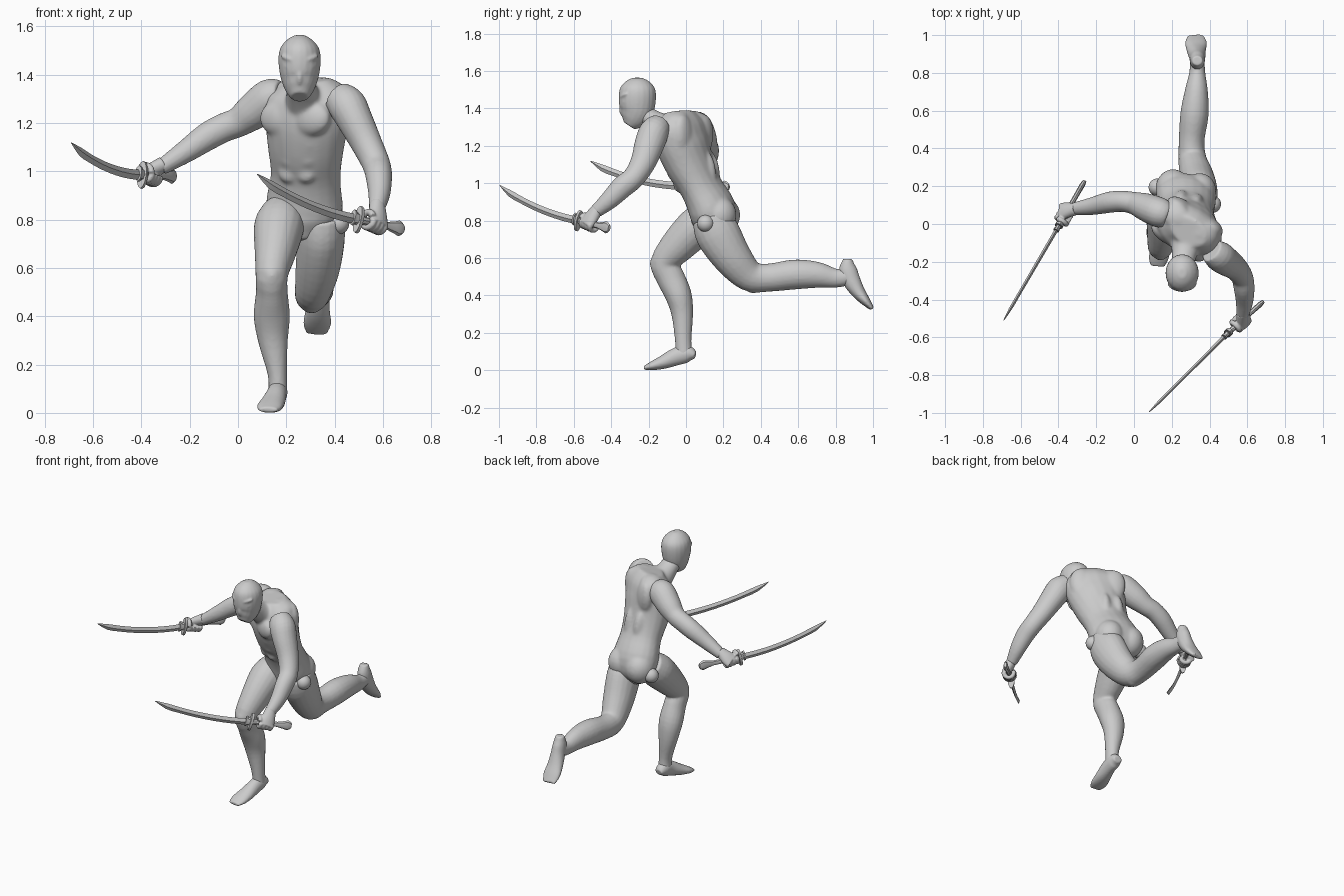
import bpy, bmesh, math
from mathutils import Vector, Matrix

UNIT = 0.01  # every size below is in hundredths
X, Y, Z = Vector((1, 0, 0)), Vector((0, 1, 0)), Vector((0, 0, 1))

cube = bpy.data.objects.get("Cube")
if cube:
    bpy.data.objects.remove(cube, do_unlink=True)

# One plain grey covers the whole figure
GREY = bpy.data.materials.new("plain grey")
GREY.use_nodes = True
GREY.diffuse_color = (0.6, 0.6, 0.6, 1)
GREY.node_tree.nodes["Principled BSDF"].inputs["Base Color"].default_value = GREY.diffuse_color


def spline(rows, steps):
    """Catmull-Rom interpolation of rows of numbers."""
    out = []
    for i in range(len(rows) - 1):
        p, q, r, s = (rows[max(i - 1, 0)], rows[i], rows[i + 1], rows[min(i + 2, len(rows) - 1)])
        for k in range(steps):
            t = k / steps
            out.append([b + 0.5 * t * (c - a + t * (2 * a - 5 * b + 4 * c - d + t * (3 * (b - c) + d - a)))
                        for a, b, c, d in zip(p, q, r, s)])
    out.append(list(rows[-1]))
    return out


def loft(bm, rows, side=X, side_end=None, sides=20, steps=4):
    """Tube through rows of x, y, z, half width along side, half depth."""
    rows = spline(rows, steps)
    centres = [Vector(r[:3]) for r in rows]
    last = len(rows) - 1
    rings = []
    for i, row in enumerate(rows):
        tangent = (centres[min(i + 1, last)] - centres[max(i - 1, 0)]).normalized()
        u = side.lerp(side_end or side, i / last)
        u = (u - tangent * u.dot(tangent)).normalized()
        v = tangent.cross(u)
        ring = []
        for k in range(sides):
            a = math.tau * k / sides
            ring.append(bm.verts.new(centres[i] + u * row[3] * math.cos(a) + v * row[4] * math.sin(a)))
        rings.append(ring)
    for low, high in zip(rings, rings[1:]):
        for k in range(sides):
            n = (k + 1) % sides
            bm.faces.new((low[k], low[n], high[n], high[k]))
    bm.faces.new(rings[0][::-1])
    bm.faces.new(rings[-1])


def blob(bm, centre, radii, yaw=0, roll=0):
    """Ellipsoid muscle."""
    m = (Matrix.Translation(centre) @ Matrix.Rotation(math.radians(yaw), 4, "Z")
         @ Matrix.Rotation(math.radians(roll), 4, "Y") @ Matrix.Diagonal((*radii, 1)))
    bmesh.ops.create_uvsphere(bm, u_segments=20, v_segments=12, radius=1, matrix=m)


def finish(name, bm, voxel=None, relaxing=4):
    bmesh.ops.recalc_face_normals(bm, faces=bm.faces)
    bmesh.ops.scale(bm, vec=(UNIT,) * 3, verts=bm.verts)
    mesh = bpy.data.meshes.new(name)
    bm.to_mesh(mesh)
    bm.free()
    mesh.materials.append(GREY)
    obj = bpy.data.objects.new(name, mesh)
    bpy.context.collection.objects.link(obj)
    if voxel:  # fuse overlapping volumes into one skin
        fuse = obj.modifiers.new("fuse", "REMESH")
        fuse.mode = "VOXEL"
        fuse.voxel_size = voxel * UNIT
        fuse.use_smooth_shade = True
        relax = obj.modifiers.new("relax", "SMOOTH")
        relax.factor = 0.5
        relax.iterations = relaxing
    else:
        bpy.ops.object.select_all(action="DESELECT")
        obj.select_set(True)
        bpy.context.view_layer.objects.active = obj
        bpy.ops.object.shade_smooth_by_angle(angle=math.radians(35))


# Torso, twisted from hips to shoulders
bm = bmesh.new()
hip_axis, chest_axis = Vector((1, -0.2, 0)), Vector((1, -0.65, 0)).normalized()
loft(bm, [(27, 13, 71, 6, 6), (27, 14, 78, 14, 11), (27.5, 14, 86, 16.2, 12.4), (28, 8, 98, 14.8, 11),
          (28, 2, 110, 16.3, 12.5), (28.5, -2, 122, 18.3, 13.4), (29.5, -3, 131, 18, 11.5), (29, -4, 138, 10, 7)],
     hip_axis, chest_axis)
loft(bm, [(28, -9, 128, 9, 9), (26.5, -17, 133, 6.5, 6), (25.5, -25, 139, 5.6, 5)])
chest = Vector((28.5, -2, 0))
front = Vector((chest_axis.y, -chest_axis.x, 0))
for s in (-1, 1):
    blob(bm, chest + chest_axis * s * 7.5 + front * 9 + Z * 122, (9.5, 4.6, 7.5), -33)            # chest
    blob(bm, chest + chest_axis * s * 9 - front * 7 + Z * 125, (8, 4.6, 12), -33, s * 12)          # shoulder blade
    blob(bm, chest + chest_axis * s * 9 - front * 2 + Z * 134, (8, 7, 4.5), -33, s * 15)           # trapezius
    blob(bm, Vector((28 + s * 4, 10.5 - s, 103)), (4.5, 7, 15), -20)                               # lower back
    blob(bm, Vector((27.5 + s * 7, 18.5 - s, 83)), (9, 9.6, 10), -12)                              # buttock
    for k in range(3):                                                                             # abdomen
        blob(bm, Vector((25 - k * 0.3 + s * 3.6, -8.6 + k * 3.2 - s * 1.6, 112 - k * 6.5)), (4.2, 2.6, 3.9), -25)
finish("torso", bm, 0.8, 14)

# Head with a smooth hood
bm = bmesh.new()
face_x = 25.5
loft(bm, [(face_x, -30.5, 130.8, 3.6, 3.5), (face_x, -28.5, 134, 6, 7), (face_x, -26.5, 139, 7.9, 9.2),
          (face_x, -26, 146, 8.8, 10), (face_x, -26, 151, 8, 9.2), (face_x, -26, 154.5, 5.2, 6.2),
          (face_x, -26, 156.4, 2, 2.5)])
blob(bm, Vector((face_x, -33.6, 140)), (1.8, 2.2, 4.5))
for s in (-1, 1):
    blob(bm, Vector((face_x + s * 4, -33.2, 146.6)), (4.2, 1.9, 1.3), s * 25, -s * 18)
    blob(bm, Vector((face_x + s * 4, -32.8, 143)), (3, 1.6, 1), s * 25, -s * 18)
finish("head", bm, 0.5, 10)

# Arms
bm = bmesh.new()
loft(bm, [(18, 4, 131, 6.5, 6.5), (13.5, 6, 130, 8, 8.4), (6, 9, 124.5, 7.4, 7.6), (0, 11, 120.3, 6, 6.2),
          (-6, 12, 118, 5.6, 6), (-13, 11.5, 114.2, 5.6, 5.8), (-22, 9.5, 108, 4.7, 4.7),
          (-32, 8, 101.5, 3.3, 3.3)], Y)
finish("right_arm", bm, 0.7)
bm = bmesh.new()
loft(bm, [(41, -14, 131, 6.5, 6.5), (45, -17, 127.5, 8, 8), (48.5, -19.5, 121, 7.4, 8), (53.5, -23, 111, 6.4, 6.8),
          (57.2, -28, 103, 5.8, 6), (58.3, -34, 98, 5.5, 6), (58.5, -41, 91, 4.6, 5),
          (57.5, -48, 85, 3.4, 3.6)])
finish("left_arm", bm, 0.7)

# Legs: the right one planted, the left one trailing
bm = bmesh.new()
loft(bm, [(18.5, 13, 83, 8.5, 9), (17, 6, 77, 10.4, 10.7), (15.5, -4, 67, 8.7, 9.5), (14, -11.5, 57.5, 6.8, 7.4),
          (14, -8.5, 50, 6.6, 7.6), (14, -4, 40, 7.5, 7.1), (14.5, -2, 30, 6.2, 5.8), (16.3, -1.5, 16, 4, 4.4),
          (16.5, -1, 8, 4, 4.5)])
blob(bm, Vector((14, -14.5, 57)), (4.4, 4.8, 5.5))
finish("right_leg", bm, 0.8)
bm = bmesh.new()
loft(bm, [(34.5, 13, 82, 9, 10), (34.5, 17, 73, 9.8, 12), (33, 25, 60, 9.2, 10.4), (31, 34, 50.5, 7.5, 8.4),
          (30.5, 44, 49.5, 6.8, 7.5), (32, 58, 51.2, 7.5, 8), (33, 70, 51, 6.2, 7), (33.5, 80, 49.2, 4.3, 5.1),
          (33.5, 87, 50, 3.8, 4.5)])
blob(bm, Vector((30.5, 36, 46)), (5, 5.2, 4.8))
finish("left_leg", bm, 0.8)

# Feet
bm = bmesh.new()
loft(bm, [(17, 5, 8, 2.8, 2), (16.5, 1, 8.8, 4, 4.6), (16, -5, 7.4, 4.2, 4.8), (14.5, -12, 4.4, 5, 3.7),
          (13, -18, 2.4, 5.3, 2.4), (12.5, -22.3, 1.2, 3.8, 1.1)])
finish("right_foot", bm, 0.6)
bm = bmesh.new()
loft(bm, [(33.5, 86.5, 59.5, 2.8, 2.4), (33.5, 86.5, 54, 3.9, 4.8), (33.5, 88.5, 48, 4.3, 4.8),
          (33, 92, 42, 5.1, 3.8), (32.8, 96, 37, 5.8, 2.6), (32.5, 99.5, 33, 4.4, 1.2)])
finish("left_foot", bm, 0.6)

# Hip joints
for name, centre in (("right_hip_joint", (12.3, 19.5, 80)), ("left_hip_joint", (41.5, 10.5, 78.5))):
    bm = bmesh.new()
    blob(bm, Vector(centre), (4.6, 4.6, 4.6))
    finish(name, bm)


def hand(name, wrist, grip, along, turn):
    """Fist closed round a handle that runs in the direction along."""
    bm = bmesh.new()
    out = grip - wrist
    out = (out - along * out.dot(along)).normalized()
    back = along.cross(out) * turn
    knuckle = grip + back * 2.6 + out * 1.7
    palm = wrist.lerp(knuckle, 0.55)
    loft(bm, [(*(wrist - out * 1.5), 3.2, 3.2), (*palm, 4.5, 3), (*knuckle, 5, 2.1)], along)

    def digit(base, start, end, thick):
        path = []
        for k in range(6):
            a = math.radians(start + (end - start) * k / 5)
            path.append((*(base + (back * math.cos(a) + out * math.sin(a)) * 3.2), thick, thick))
        loft(bm, path, along, sides=10)

    for k in range(4):
        digit(grip + along * (k - 1.5) * 2.3, 10, 215, 1.35)
    digit(grip + along * 4.4, -10, -150, 1.4)
    finish(name, bm, 0.45)


def sword(name, guard, tip, pommel, sag):
    """Curved single blade, guard and flared handle."""
    run = tip - guard
    side = run.cross(Z).normalized()
    along = run.normalized()
    bm = bmesh.new()
    blade = []
    for k in range(9):
        t = k / 8
        p = guard.lerp(tip, t) - Z * sag * 4 * t * (1 - t)
        blade.append((*p, 1 - 0.2 * t, 2.1 - 0.3 * t))
    blade[-1] = (*(tip + Z * 0.8), 0.2, 0.2)
    loft(bm, blade, side, sides=4, steps=2)
    collar = guard + along * 3
    loft(bm, [(*guard, 1.6, 2.4), (*collar, 1.3, 2.6)], side, sides=8, steps=1)
    loft(bm, [(*(guard - along * 0.8), 2.2, 5.8), (*(guard + along * 0.8), 2.2, 5.8)], side, sides=12, steps=1)
    loft(bm, [(*(collar - along * 0.5), 1.6, 3.4), (*(collar + along * 0.6), 1.6, 3.4)], side, sides=8, steps=1)
    loft(bm, [(*guard, 1.4, 1.8), (*guard.lerp(pommel, 0.65), 1.3, 1.7), (*guard.lerp(pommel, 0.9), 1.4, 3.3),
              (*pommel, 0.9, 1.6)], side, sides=8, steps=2)
    finish(name, bm)
    return along


# Swords and the hands that hold them
right_dir = sword("right_sword", Vector((-39.5, -0.5, 98.5)), Vector((-69, -51, 111)), Vector((-26, 23, 98)), 3)
left_dir = sword("left_sword", Vector((50, -57.5, 80)), Vector((8, -99.5, 98)), Vector((68.5, -41, 76)), 2.6)
hand("right_hand", Vector((-31.5, 8, 102)), Vector((-36.5, 5, 98.5)), right_dir, -1)
hand("left_hand", Vector((57.5, -47.5, 85.5)), Vector((56.5, -51.5, 78.8)), left_dir, 1)
